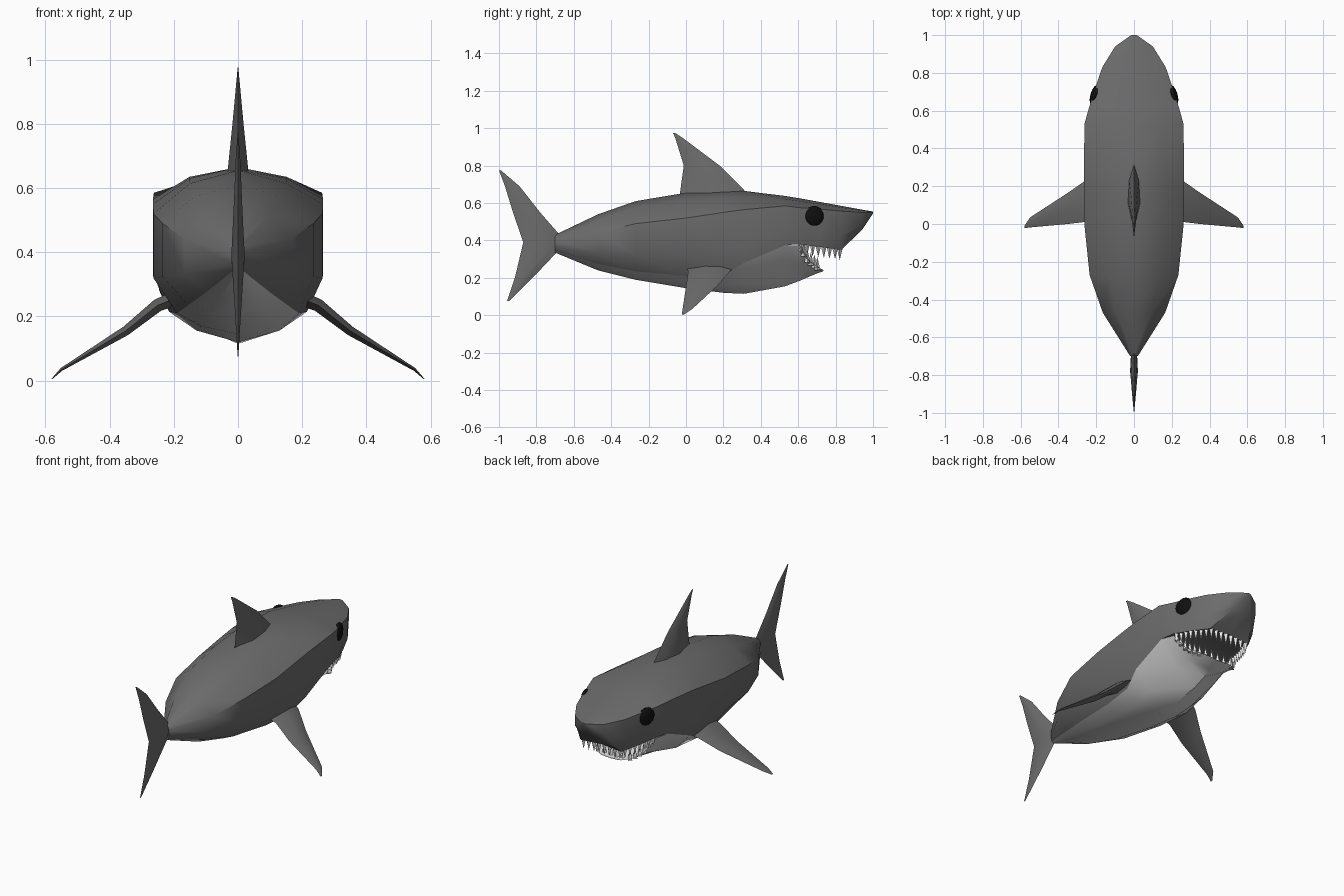
import bpy, bmesh, math
from mathutils import Vector

if "Cube" in bpy.data.objects:
    bpy.data.objects.remove(bpy.data.objects["Cube"])


def material(name, v):
    m = bpy.data.materials.new(name)
    m.diffuse_color = (v, v, v, 1)
    m.use_nodes = True
    m.node_tree.nodes["Principled BSDF"].inputs["Base Color"].default_value = m.diffuse_color
    return m


GREY = material("slate_grey", 0.15)
PALE = material("pale_belly", 0.65)
WHITE = material("tooth_white", 0.9)
BLACK = material("eye_black", 0.005)


def finish(bm, name, mat, angle):
    bmesh.ops.recalc_face_normals(bm, faces=bm.faces)
    mesh = bpy.data.meshes.new(name)
    bm.to_mesh(mesh)
    bm.free()
    mesh.materials.append(mat)
    ob = bpy.data.objects.new(name, mesh)
    bpy.context.collection.objects.link(ob)
    bpy.ops.object.select_all(action='DESELECT')
    ob.select_set(True)
    bpy.context.view_layer.objects.active = ob
    bpy.ops.object.shade_smooth_by_angle(angle=math.radians(angle))
    return ob


def loft(name, rings, mat, angle=40):
    """Skin a list of closed rings and cap both ends."""
    bm = bmesh.new()
    vs = [[bm.verts.new(p) for p in ring] for ring in rings]
    n = len(vs[0])
    for a, b in zip(vs, vs[1:]):
        for i in range(n):
            j = (i + 1) % n
            bm.faces.new((a[i], a[j], b[j], b[i]))
    bm.faces.new(vs[0])
    bm.faces.new(vs[-1])
    return finish(bm, name, mat, angle)


# Upper body stations: y, ridge z, half width, side corner z, lower edge x and z
BODY = [
    (-.70, .43, .02, .40, .012, .345),
    (-.47, .54, .165, .44, .10, .275),
    (-.27, .61, .235, .49, .155, .235),
    (0, .655, .263, .52, .19, .21),
    (.20, .665, .265, .55, .215, .215),
    (.31, .665, .265, .565, .245, .28),
    (.53, .638, .262, .585, .245, .375),
    (.61, .625, .24, .575, .228, .38),
    (.72, .605, .205, .567, .19, .365),
    (.83, .585, .168, .557, .14, .35),
    (.94, .565, .10, .55, .065, .455),
    (1, .555, .015, .552, .008, .545),
]
rings = []
for y, top, ux, uz, bx, bz in BODY:
    shoulder = (ux * .57, y, top - .3 * (top - uz))
    half = [shoulder, (ux, y, uz), (ux, y, bz + .35 * (uz - bz)), (bx, y, bz)]
    palate = bz + .05 * max(0, 1 - abs(y - .7) / .17)
    rings.append([(0, y, top)] + half + [(0, y, palate)]
                 + [(-x, y, z) for x, y, z in reversed(half)])
loft("upper_body", rings, GREY)

# Belly shares the lower edge of the body, then narrows into the open jaw
KEEL = (.335, .24, .19, .145, .12, .115, .155)
JAW = [(.61, .222, .372, .185), (.66, .18, .29, .207),
       (.71, .125, .255, .227), (.735, .07, .242, .236)]
rings = []
for y, bx, bz, k in [(r[0], r[4], r[5], k) for r, k in zip(BODY, KEEL)] + JAW:
    mx, mz = bx * .6, k + (bz - k) * .38
    floor = bz - (.6 * (bz - k) if y > .5 else 0)
    rings.append([(bx, y, bz), (mx, y, mz), (0, y, k), (-mx, y, mz),
                  (-bx, y, bz), (0, y, floor)])
loft("belly_and_jaw", rings, PALE)


def fin(name, sections, normal):
    """Fin from leading and trailing points; thickness follows the chord."""
    normal = Vector(normal).normalized()
    rings = []
    for a, b in sections:
        a, b = Vector(a), Vector(b)
        t = normal * (a - b).length * .09
        p, q = a.lerp(b, .25), a.lerp(b, .6)
        rings.append([a, p + t * .8, q + t, b, q - t, p - t * .8])
    loft(name, rings, GREY, 60)


def upright_fin(name, rows):
    fin(name, [((0, lead, z), (0, trail, z)) for z, lead, trail in rows], (1, 0, 0))


upright_fin("dorsal_fin", [(.61, .36, -.04), (.67, .31, -.03), (.80, .18, -.012),
                           (.95, -.02, -.058), (.975, -.058, -.07)])
upright_fin("tail_fin", [(.775, -.99, -1), (.69, -.89, -.968), (.55, -.78, -.925),
                         (.39, -.64, -.87), (.20, -.82, -.915), (.075, -.945, -.957)])

# Pectoral fin stations: x, leading y, trailing y, z
PECTORAL = [(.16, .28, 0, .27), (.25, .235, .012, .235), (.35, .165, 0, .155),
            (.55, .035, -.018, .035), (.58, -.01, -.022, .005)]
for side, label in ((1, "right"), (-1, "left")):
    fin("pectoral_fin_" + label,
        [((side * x, lead, z), (side * x, trail, z))
         for x, lead, trail, z in PECTORAL], (side * .5, 0, .86))

    # Eye, flattened against the cheek
    bm = bmesh.new()
    bmesh.ops.create_uvsphere(bm, u_segments=16, v_segments=10, radius=.055)
    eye = finish(bm, "eye_" + label, BLACK, 40)
    eye.scale = (.4, 1, 1)
    eye.location = (side * .208, .685, .53)
    eye.rotation_euler = (0, 0, side * math.radians(18))


def teeth(name, edge, count, length):
    """Four-sided spikes spread along a mouth edge and its mirror image."""
    half = [Vector((x * .93, y - .008, z)) for x, y, z in edge]
    front = Vector((0, half[-1].y, half[-1].z))
    pts = half + [front] + [Vector((-p.x, p.y, p.z)) for p in reversed(half)]
    bm = bmesh.new()
    for i in range(count):
        f = (i + .5) / count * (len(pts) - 1)
        k = int(f)
        c = pts[k].lerp(pts[k + 1], f - k)
        tip = bm.verts.new(c + Vector((0, 0, length)))
        base = []
        for j in range(4):
            a = j * math.pi / 2
            base.append(bm.verts.new(c + Vector(
                (.016 * math.cos(a), .016 * math.sin(a), -length * .2))))
        bm.faces.new(base)
        for j in range(4):
            bm.faces.new((base[j], base[(j + 1) % 4], tip))
    finish(bm, name, WHITE, 20)


teeth("upper_teeth", [(r[4], r[0], r[5]) for r in BODY[7:10]], 22, -.055)
teeth("lower_teeth", [(x, y, z) for y, x, z, k in JAW[:3]], 16, .06)
